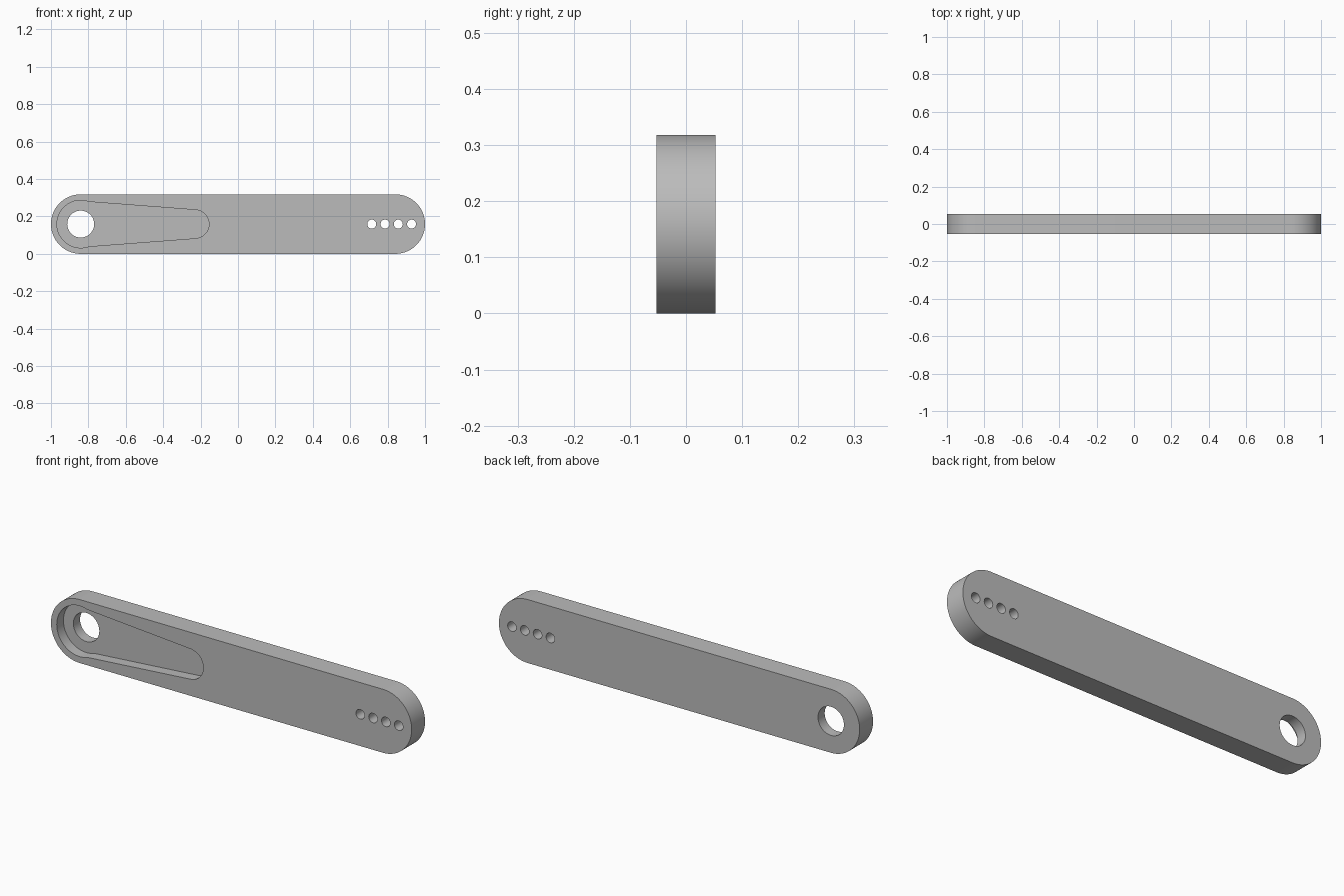
import bpy, bmesh, math

cube = bpy.data.objects.get("Cube")
if cube:
    bpy.data.objects.remove(cube, do_unlink=True)

MID_Z = 0.159        # height of the arm's centre line
HALF_T = 0.053       # half the plate thickness
PIVOT_X = -0.841     # centre of the pivot end

grey = bpy.data.materials.new("plain grey")
grey.use_nodes = True
colour = (0.5, 0.5, 0.5, 1)
grey.diffuse_color = colour
grey.node_tree.nodes["Principled BSDF"].inputs["Base Color"].default_value = colour


def arc(x, radius, start, end, steps):
    """Points on an arc about the centre line, angles in degrees."""
    angles = [math.radians(start + (end - start) * i / steps) for i in range(steps + 1)]
    return [(x + radius * math.cos(a), MID_Z + radius * math.sin(a)) for a in angles]


def prism(name, outline, y0, y1):
    """Extrude an x-z outline from y0 to y1."""
    bm = bmesh.new()
    face = bm.faces.new([bm.verts.new((x, y0, z)) for x, z in outline])
    side = bmesh.ops.extrude_face_region(bm, geom=[face])["geom"]
    moved = [v for v in side if isinstance(v, bmesh.types.BMVert)]
    bmesh.ops.translate(bm, verts=moved, vec=(0, y1 - y0, 0))
    bmesh.ops.recalc_face_normals(bm, faces=bm.faces)
    mesh = bpy.data.meshes.new(name)
    bm.to_mesh(mesh)
    bm.free()
    mesh.materials.append(grey)
    obj = bpy.data.objects.new(name, mesh)
    bpy.context.collection.objects.link(obj)
    return obj


def round_hole(name, x, radius, steps):
    return prism(name, arc(x, radius, 0, 360, steps)[:-1], -0.2, 0.2)


# Arm plate with two rounded ends
arm = prism("lever_arm",
            arc(-PIVOT_X, 0.159, -90, 90, 48) + arc(PIVOT_X, 0.159, 90, 270, 48),
            -HALF_T, HALF_T)

# Tapered pocket in the front, the pivot hole and a row of small holes
cutters = [prism("pocket_cutter",
                 arc(PIVOT_X, 0.127, 70, 290, 56) + arc(-0.231, 0.076, -86, 86, 32),
                 -0.2, 0.0),
           round_hole("pivot_hole_cutter", PIVOT_X, 0.072, 48)]
for i in range(4):
    cutters.append(round_hole("small_hole_cutter", 0.715 + 0.071 * i, 0.024, 24))

bpy.ops.object.select_all(action="DESELECT")
arm.select_set(True)
bpy.context.view_layer.objects.active = arm
for cutter in cutters:
    cut = arm.modifiers.new(cutter.name, "BOOLEAN")
    cut.operation = "DIFFERENCE"
    cut.solver = "EXACT"
    cut.object = cutter
    bpy.ops.object.modifier_apply(modifier=cut.name)
    bpy.data.objects.remove(cutter, do_unlink=True)

bpy.ops.object.shade_smooth_by_angle(angle=math.radians(30))
